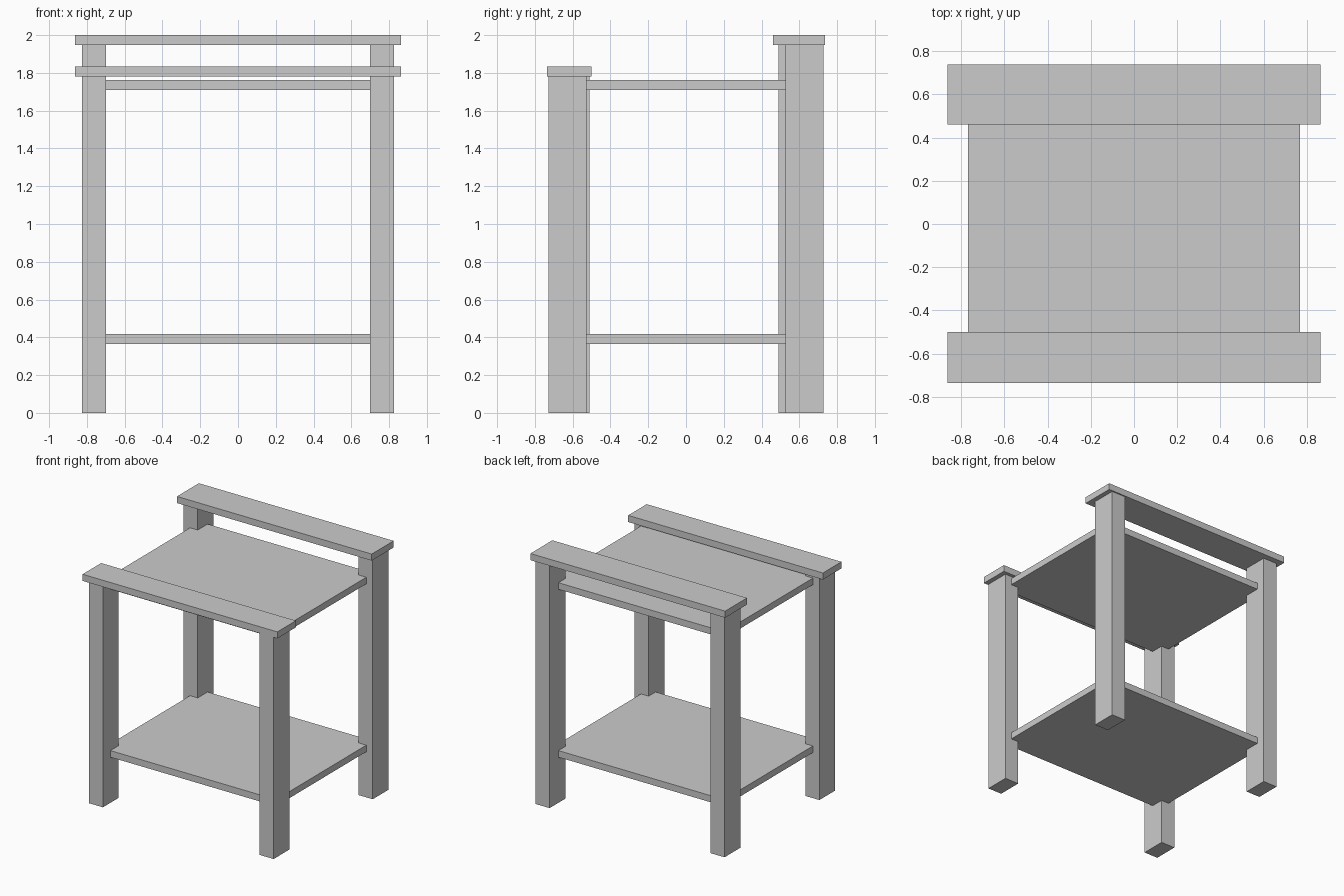
import bpy

if "Cube" in bpy.data.objects:
    bpy.data.objects.remove(bpy.data.objects["Cube"])


def box(name, x, y, z):
    """Box from (min, max) ranges along each axis."""
    size = [b - a for a, b in (x, y, z)]
    centre = [(a + b) / 2 for a, b in (x, y, z)]
    bpy.ops.mesh.primitive_cube_add(size=1)
    ob = bpy.context.object
    ob.name = name
    for v in ob.data.vertices:
        v.co = [c * s for c, s in zip(v.co, size)]
    ob.location = centre
    return ob


FRONT_TOP, BACK_TOP, THICK = 1.78, 1.947, 0.053
LEFT, RIGHT = (-0.825, -0.70), (0.70, 0.825)

# Legs: the left pair stands slightly offset from the right pair
box("front_left_leg", LEFT, (-0.71, -0.51), (0, FRONT_TOP))
box("front_right_leg", RIGHT, (-0.727, -0.527), (0, FRONT_TOP))
box("back_left_leg", LEFT, (0.49, 0.69), (0, BACK_TOP))
box("back_right_leg", RIGHT, (0.527, 0.727), (0, BACK_TOP))

# Shelves run into the legs at their corners
for name, z in (("lower_shelf", 0.365), ("upper_shelf", 1.71)):
    box(name, (-0.768, 0.768), (-0.615, 0.615), (z, z + THICK))

# Rails capping the front and back leg pairs
box("front_rail", (-0.863, 0.863), (-0.735, -0.50), (FRONT_TOP, FRONT_TOP + THICK))
box("back_rail", (-0.863, 0.863), (0.46, 0.737), (BACK_TOP, BACK_TOP + THICK))
